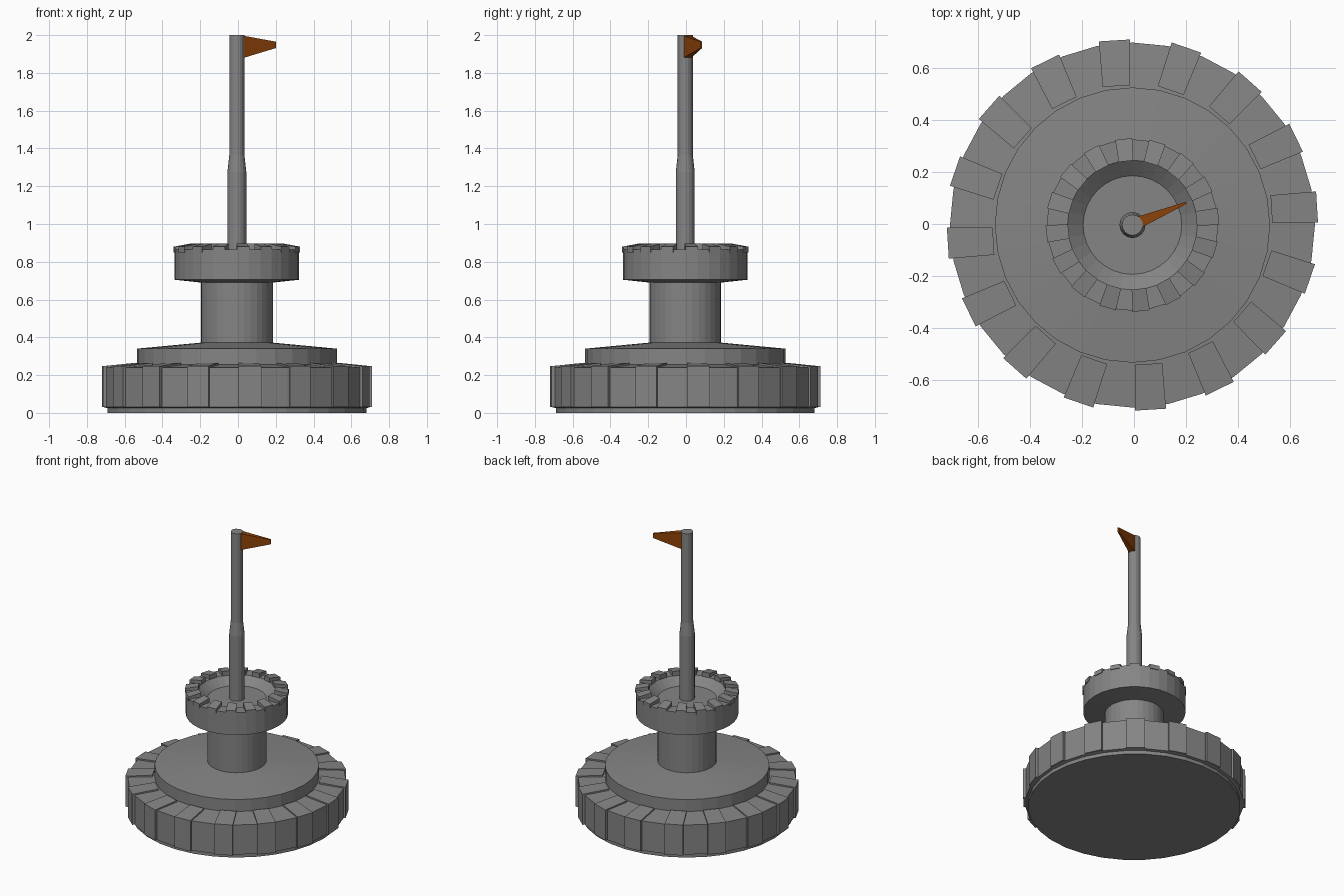
import bpy, bmesh
from math import cos, sin, pi, radians

if "Cube" in bpy.data.objects:
    bpy.data.objects.remove(bpy.data.objects["Cube"])

CX, CY = -0.006, -0.004   # common axis of the tower


def material(name, colour):
    mat = bpy.data.materials.new(name)
    mat.diffuse_color = (*colour, 1)
    mat.use_nodes = True
    mat.node_tree.nodes["Principled BSDF"].inputs["Base Color"].default_value = mat.diffuse_color
    return mat


STONE = material("dark_stone", (0.235, 0.235, 0.235))
ORANGE = material("orange", (0.27, 0.055, 0.003))


def make_object(name, bm, mat=STONE):
    bmesh.ops.recalc_face_normals(bm, faces=bm.faces[:])
    mesh = bpy.data.meshes.new(name)
    bm.to_mesh(mesh)
    bm.free()
    mesh.materials.append(mat)
    ob = bpy.data.objects.new(name, mesh)
    ob.location = (CX, CY, 0)
    bpy.context.collection.objects.link(ob)
    return ob


def lathe(name, profile, sides):
    """Closed solid of revolution from (radius, z) points, capped at both ends."""
    bm = bmesh.new()
    rings = [[bm.verts.new((r * cos(2 * pi * i / sides), r * sin(2 * pi * i / sides), z))
              for i in range(sides)] for r, z in profile]
    for a, b in zip(rings, rings[1:]):
        for i in range(sides):
            j = (i + 1) % sides
            bm.faces.new((a[i], a[j], b[j], b[i]))
    bm.faces.new(rings[0])
    bm.faces.new(rings[-1])
    return make_object(name, bm)


def hexa(bm, inner, outer, angle):
    """Tapered block: each end is (radius, t0, t1, z0, z1), turned by angle."""
    c, s = cos(angle), sin(angle)
    ends = []
    for r, t0, t1, z0, z1 in (inner, outer):
        ends.append([bm.verts.new((r * c - t * s, r * s + t * c, z))
                     for t, z in ((t0, z0), (t1, z0), (t1, z1), (t0, z1))])
    a, b = ends
    bm.faces.new(a)
    bm.faces.new(b)
    for i in range(4):
        j = (i + 1) % 4
        bm.faces.new((a[i], a[j], b[j], b[i]))


def block_ring(name, inner, outer, start, count=16):
    bm = bmesh.new()
    for i in range(count):
        hexa(bm, inner, outer, radians(start) + 2 * pi * i / count)
    return make_object(name, bm)


# Round base with its raised, slightly conical step
lathe("base", [(0.685, 0), (0.685, 0.025), (0.703, 0.03), (0.703, 0.24), (0.53, 0.255),
               (0.53, 0.34), (0.19, 0.372)], 32)
# Stones around the base edge
block_ring("base_stones", (0.538, -0.023, 0.082, 0.03, 0.265),
           (0.714, -0.034, 0.086, 0.03, 0.247), 3.5)

# Column and hollow lookout on top of it
lathe("column", [(0.19, 0.36), (0.19, 0.70)], 32)
lathe("lookout", [(0.19, 0.69), (0.33, 0.705), (0.33, 0.865), (0.25, 0.865),
                  (0.19, 0.815)], 32)
# Stones on the lookout rim, sloping outwards
block_ring("rim_stones", (0.247, -0.029, 0.027, 0.85, 0.896),
           (0.333, -0.034, 0.032, 0.85, 0.88), 6)

# Pole, narrower in its upper half
lathe("pole", [(0.05, 0.80), (0.05, 1.275), (0.04, 1.365), (0.04, 2.0)], 16)

# Orange pennant
bm = bmesh.new()
hexa(bm, (0.02, -0.023, 0.023, 1.877, 1.998), (0.224, -0.004, 0.004, 1.932, 1.965),
     radians(22.5))
make_object("flag", bm, ORANGE)
